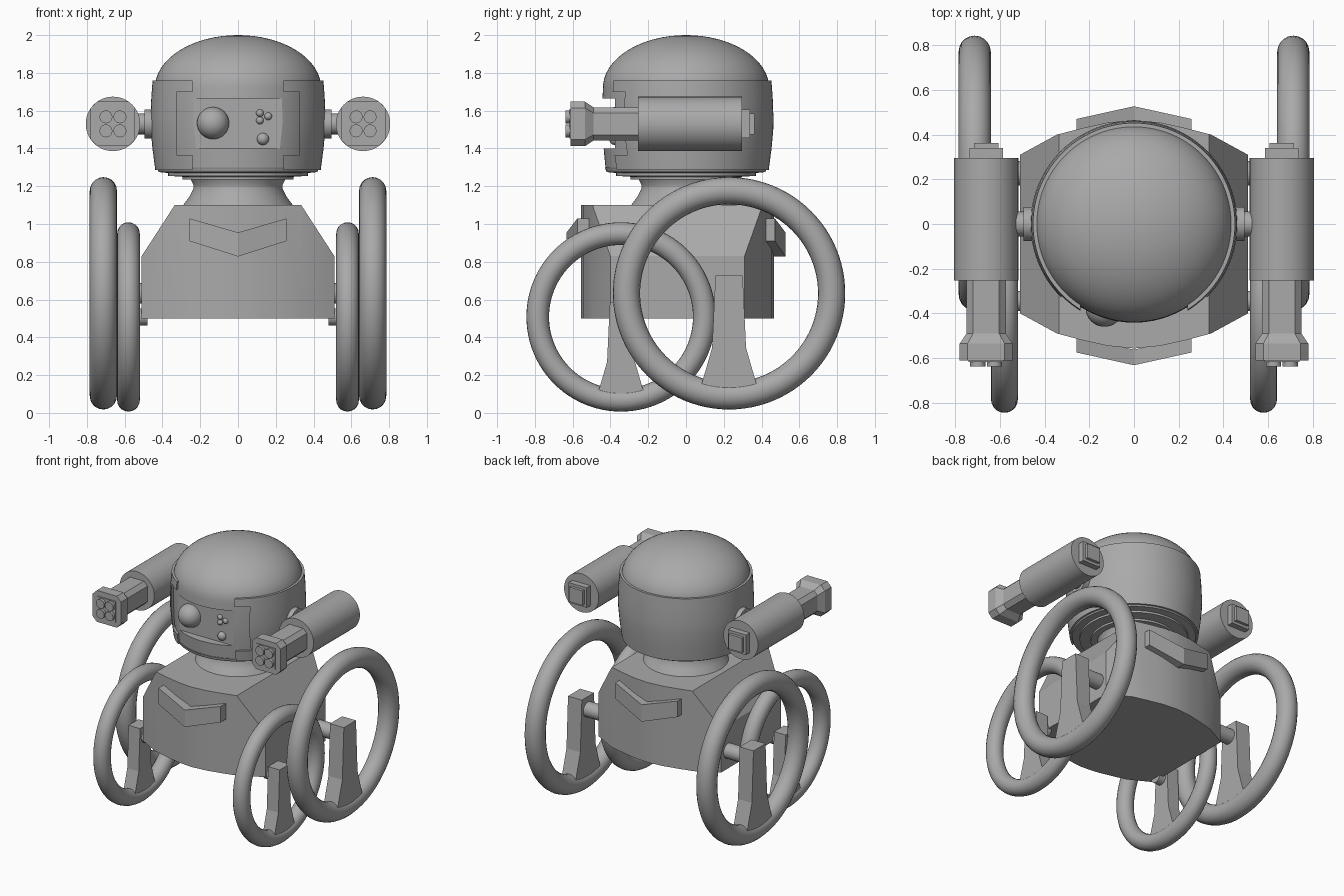
import bpy, bmesh, math
from mathutils import Vector, Matrix

if "Cube" in bpy.data.objects:
    bpy.data.objects.remove(bpy.data.objects["Cube"])

grey = bpy.data.materials.new("mid grey")
grey.use_nodes = True
GREY = (0.4, 0.4, 0.4, 1)
grey.diffuse_color = GREY
grey.node_tree.nodes["Principled BSDF"].inputs["Base Color"].default_value = GREY


def finish(name, bm, smooth=True):
    bmesh.ops.recalc_face_normals(bm, faces=bm.faces)
    mesh = bpy.data.meshes.new(name)
    bm.to_mesh(mesh)
    bm.free()
    mesh.materials.append(grey)
    ob = bpy.data.objects.new(name, mesh)
    bpy.context.collection.objects.link(ob)
    if smooth:
        shade(ob)
    return ob


def shade(ob):
    bpy.ops.object.select_all(action='DESELECT')
    ob.select_set(True)
    bpy.context.view_layer.objects.active = ob
    bpy.ops.object.shade_smooth_by_angle(angle=math.radians(30))


def lathe(name, profile, closed=False, steps=96):
    """Spin (radius, z) points about the z axis."""
    bm = bmesh.new()
    vs = [bm.verts.new((r, 0, z)) for r, z in profile]
    pairs = list(zip(vs, vs[1:])) + ([(vs[-1], vs[0])] if closed else [])
    edges = [bm.edges.new(p) for p in pairs]
    bmesh.ops.spin(bm, geom=vs + edges, cent=(0, 0, 0), axis=(0, 0, 1),
                   angle=math.tau, steps=steps, use_merge=True)
    bmesh.ops.remove_doubles(bm, verts=bm.verts, dist=1e-4)
    return finish(name, bm)


def prism(outline, axis, lo, hi):
    """Extrude a 2D outline along an axis; the other two axes keep their order."""
    bm = bmesh.new()

    def at(p, d):
        co = list(p)
        co.insert("xyz".index(axis), d)
        return bm.verts.new(co)
    a = [at(p, lo) for p in outline]
    b = [at(p, hi) for p in outline]
    bm.faces.new(a)
    bm.faces.new(b)
    for i in range(len(a)):
        j = (i + 1) % len(a)
        bm.faces.new((a[i], a[j], b[j], b[i]))
    return bm


def box(name, lo, hi):
    (x0, y0, z0), (x1, y1, z1) = lo, hi
    return finish(name, prism([(x0, y0), (x1, y0), (x1, y1), (x0, y1)], 'z', z0, z1), False)


def rod(name, start, end, radius, radius2=None, segments=40):
    start, end = Vector(start), Vector(end)
    d = end - start
    bm = bmesh.new()
    m = Matrix.Translation((start + end) / 2) @ d.to_track_quat('Z', 'Y').to_matrix().to_4x4()
    bmesh.ops.create_cone(bm, cap_ends=True, segments=segments, radius1=radius,
                          radius2=radius2 or radius, depth=d.length, matrix=m)
    return finish(name, bm)


def ball(name, pos, radius):
    bm = bmesh.new()
    bmesh.ops.create_uvsphere(bm, u_segments=32, v_segments=16, radius=radius,
                              matrix=Matrix.Translation(pos))
    return finish(name, bm)


def torus(name, pos, major, minor):
    bm = bmesh.new()
    n = 20
    ring = [bm.verts.new((pos[0] + minor * math.cos(math.tau * i / n),
                          pos[1] + major + minor * math.sin(math.tau * i / n), pos[2]))
            for i in range(n)]
    edges = [bm.edges.new((ring[i], ring[(i + 1) % n])) for i in range(n)]
    bmesh.ops.spin(bm, geom=ring + edges, cent=pos, axis=(1, 0, 0),
                   angle=math.tau, steps=96, use_merge=True)
    bmesh.ops.remove_doubles(bm, verts=bm.verts, dist=1e-4)
    return finish(name, bm)


def cut(ob, lo, hi):
    cutter = box("cutter", lo, hi)
    mod = ob.modifiers.new("cut", 'BOOLEAN')
    mod.operation, mod.solver, mod.object = 'DIFFERENCE', 'EXACT', cutter
    bpy.context.view_layer.objects.active = ob
    bpy.ops.object.modifier_apply(modifier=mod.name)
    bpy.data.objects.remove(cutter)
    shade(ob)


# Body: faceted plan with both shoulders sliced off
half = [(0, -.557), (.12, -.545), (.24, -.518), (.345, -.49), (.51, -.40),
        (.51, .31), (.345, .40), (.24, .427), (.12, .454), (0, .465)]
plan = half + [(-x, y) for x, y in reversed(half[1:-1])]
bm = prism(plan, 'z', .5, 1.1)
for s in (1, -1):
    cutplane = bmesh.ops.bisect_plane(bm, geom=bm.verts[:] + bm.edges[:] + bm.faces[:],
                                      plane_co=(s * .51, 0, .83), plane_no=(s * .27, 0, .175),
                                      clear_outer=True)
    rim = [e for e in cutplane["geom_cut"] if isinstance(e, bmesh.types.BMEdge)]
    bmesh.ops.contextual_create(bm, geom=rim)
body = finish("body", bm)

# Folded chevron badges, front and back
V = [(0, .955), (.258, 1.03), (.258, .91), (0, .828)]
for name, side, y in (("front_chevron", -1, .575), ("back_chevron", 1, .47)):
    bm = prism(V, 'y', side * (y - .07), side * y)
    for v in bm.verts:
        v.co.y += side * .057 * (1 - v.co.x / .258)
    inner = [f for f in bm.faces if all(abs(v.co.x) < 1e-4 for v in f.verts)]
    bmesh.ops.delete(bm, geom=inner, context='FACES_ONLY')
    twin = bmesh.ops.duplicate(bm, geom=bm.verts[:] + bm.edges[:] + bm.faces[:])["geom"]
    for v in twin:
        if isinstance(v, bmesh.types.BMVert):
            v.co.x *= -1
    bmesh.ops.remove_doubles(bm, verts=bm.verts, dist=1e-4)
    finish(name, bm, False)

# Neck and stepped collar
lathe("neck", [(0, 1.09), (.295, 1.09), (.29, 1.1), (.26, 1.14), (.235, 1.19), (.235, 1.205),
               (.25, 1.235), (.295, 1.235), (.295, 1.25), (.37, 1.255), (.37, 1.27),
               (.42, 1.275), (.43, 1.3), (0, 1.3)])

# Head: inner shell with dome, and a flat recess for the face
dome = [(.44 * math.cos(a), 1.72 + .28 * math.sin(a))
        for a in [math.pi / 2 * i / 16 for i in range(1, 16)]]
head = lathe("head", [(0, 1.285), (.425, 1.285), (.436, 1.4), (.443, 1.53), (.442, 1.65),
                      (.44, 1.72)] + dome + [(0, 2.0)])
cut(head, (-.235, -.7, 1.40), (.235, -.375, 1.665))

# Helmet band, open at the front with a stepped edge
band = lathe("helmet_band", [(.41, 1.285), (.438, 1.285), (.453, 1.4), (.462, 1.5), (.463, 1.56),
                             (.459, 1.67), (.452, 1.76), (.41, 1.76)], closed=True)
cut(band, (-.24, -.7, 1.2), (.24, -.1, 1.9))
cut(band, (-.325, -.7, 1.365), (.325, -.1, 1.70))

# Face: one big eye and a cluster of buttons
ball("eye", (-.132, -.375, 1.534), .085)
for i, (x, z, r) in enumerate([(.116, 1.587, .02), (.16, 1.57, .02), (.116, 1.548, .02),
                               (.132, 1.45, .032)]):
    ball(f"button_{i + 1}", (x, -.375, z), r)


def bevelled_square(cx, cz, h, c):
    pts = [(h, c - h), (h, h - c), (h - c, h), (c - h, h),
           (-h, h - c), (-h, c - h), (c - h, -h), (h - c, -h)]
    return [(cx + x, cz + z) for x, z in pts]


for s, side in ((1, "left"), (-1, "right")):
    # Ear mounts
    rod(f"{side}_ear_disc", (s * .44, 0, 1.53), (s * .495, 0, 1.53), .077)
    rod(f"{side}_ear_shaft", (s * .48, 0, 1.53), (s * .56, 0, 1.53), .055)

    # Side blasters
    gx, gz = s * .662, 1.53
    rod(f"{side}_blaster_body", (gx, -.254, gz), (gx, .296, gz), .144, segments=64)
    bm = bmesh.new()
    rings = [[bm.verts.new((x, y, z)) for x, z in bevelled_square(gx, gz, h, c)]
             for y, h, c in ((-.24, .088, .03), (-.49, .088, .03),
                             (-.535, .118, .035), (-.612, .118, .035))]
    for a, b in zip(rings, rings[1:]):
        for i in range(8):
            j = (i + 1) % 8
            bm.faces.new((a[i], a[j], b[j], b[i]))
    bm.faces.new(rings[0])
    bm.faces.new(rings[-1])
    finish(f"{side}_blaster_barrel", bm, False)
    box(f"{side}_nozzle_plate", (gx - .078, -.618, gz - .078), (gx + .078, -.6, gz + .078))
    for i, (dx, dz) in enumerate([(-1, -1), (-1, 1), (1, -1), (1, 1)]):
        x, z = gx + dx * .037, gz + dz * .037
        rod(f"{side}_nozzle_{i + 1}", (x, -.6, z), (x, -.638, z), .034, segments=24)
    box(f"{side}_blaster_cap", (gx - .075, .28, gz - .075), (gx + .075, .34, gz + .075))
    box(f"{side}_blaster_cap_tip", (gx - .055, .33, gz - .055), (gx + .055, .362, gz + .055))

    # Ring wheels, each with a flared strut and an axle
    for end, x, y, z, major, minor, k in (("front", .58, -.344, .508, .441, .06, .82),
                                          ("rear", .713, .228, .633, .543, .072, 1)):
        torus(f"{side}_{end}_wheel", (s * x, y, z), major, minor)
        shape = [(.072, .095), (.09, -.29), (.16, -.53)]
        outline = [(y + k * dy, z + k * dz) for dy, dz in shape]
        outline += [(y - k * dy, z + k * dz) for dy, dz in reversed(shape)]
        w = minor * .8
        finish(f"{side}_{end}_strut", prism(outline, 'x', s * x - w, s * x + w), False)
        rod(f"{side}_{end}_axle", (s * .48, y, z), (s * x, y, z), .055 * k)
